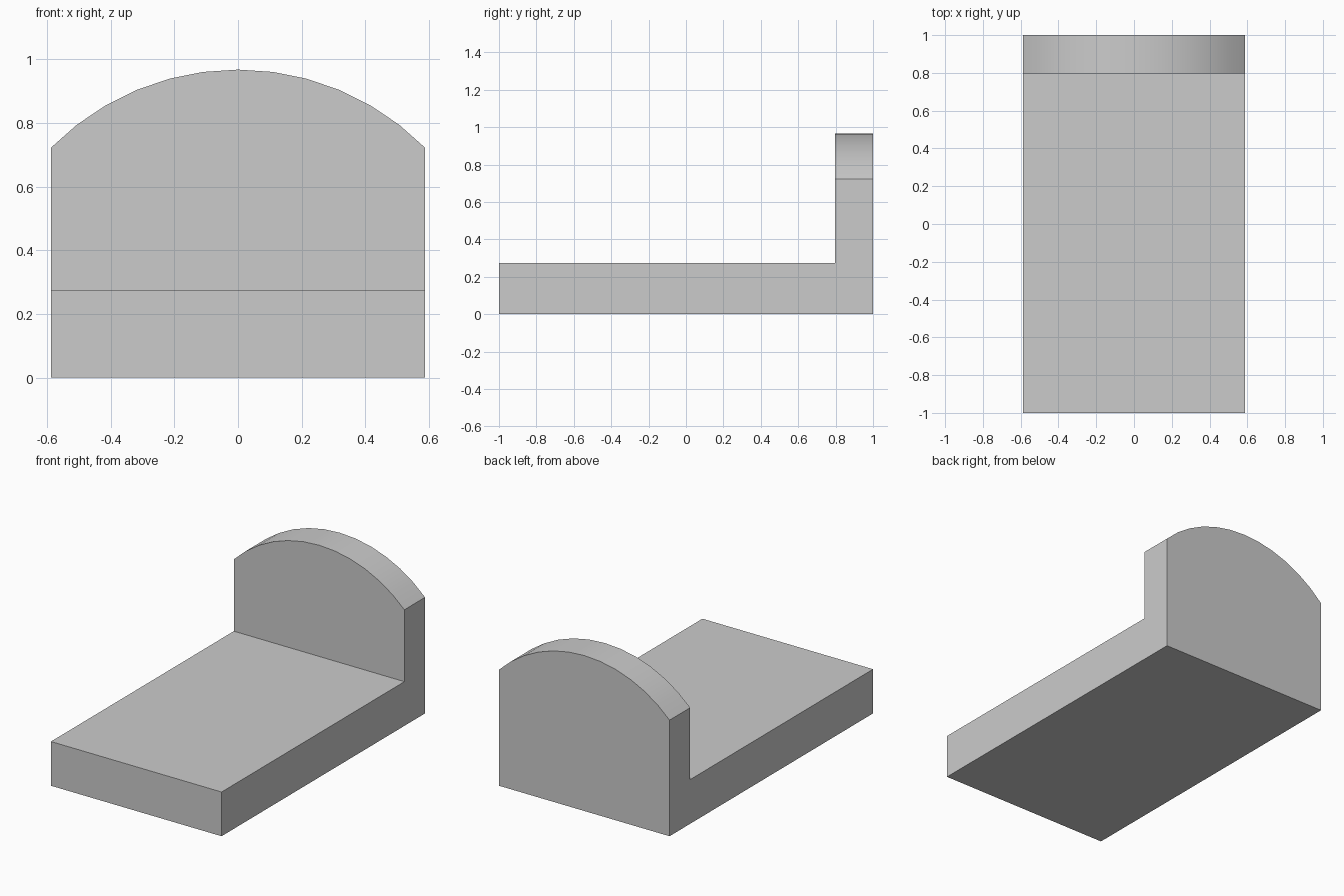
import bpy
import bmesh
from math import asin, sin, cos, radians
from mathutils import Vector

cube = bpy.data.objects.get("Cube")
if cube:
    bpy.data.objects.remove(cube, do_unlink=True)

# Main dimensions
HALF_WIDTH = 0.587
FRONT, BACK, BOARD_FRONT = -1.0, 1.0, 0.797
BASE_TOP, SHOULDER, CROWN = 0.275, 0.722, 0.967
SEGMENTS = 12

# Single grey material
grey = bpy.data.materials.new("light_grey")
grey.use_nodes = True
colour = (0.6, 0.6, 0.6, 1)
grey.diffuse_color = colour
grey.node_tree.nodes["Principled BSDF"].inputs["Base Color"].default_value = colour

# Headboard outline: straight sides under a shallow arc
rise = CROWN - SHOULDER
radius = (HALF_WIDTH ** 2 + rise ** 2) / (2 * rise)
sweep = asin(HALF_WIDTH / radius)
outline = [(-HALF_WIDTH, BASE_TOP), (-HALF_WIDTH, 0), (HALF_WIDTH, 0), (HALF_WIDTH, BASE_TOP)]
for i in range(SEGMENTS + 1):
    a = sweep * (1 - 2 * i / SEGMENTS)
    outline.append((radius * sin(a), CROWN - radius + radius * cos(a)))

bm = bmesh.new()
verts = [bm.verts.new((x, BOARD_FRONT, z)) for x, z in outline]
panel = bm.faces.new(verts)


def extrude(face, distance):
    """Pull a face along y."""
    result = bmesh.ops.extrude_face_region(bm, geom=[face], use_keep_orig=True)
    moved = [g for g in result["geom"] if isinstance(g, bmesh.types.BMVert)]
    bmesh.ops.translate(bm, verts=moved, vec=Vector((0, distance, 0)))


# Headboard thickness
extrude(panel, BACK - BOARD_FRONT)

# Split the front panel at the base height and pull the lower part forward
bmesh.utils.face_split(panel, verts[0], verts[3])
lower = next(f for f in verts[1].link_faces
             if all(v.co.y < BOARD_FRONT + 0.001 for v in f.verts))
extrude(lower, FRONT - BOARD_FRONT)
bm.faces.remove(lower)

# Merge flush faces into one clean solid
bmesh.ops.recalc_face_normals(bm, faces=bm.faces)
bmesh.ops.dissolve_limit(bm, angle_limit=radians(1), verts=bm.verts, edges=bm.edges)
bmesh.ops.recalc_face_normals(bm, faces=bm.faces)

mesh = bpy.data.meshes.new("base_with_headboard")
bm.to_mesh(mesh)
bm.free()
mesh.materials.append(grey)
bed = bpy.data.objects.new("base_with_headboard", mesh)
bpy.context.collection.objects.link(bed)

# Smooth arc, sharp corners
bpy.ops.object.select_all(action="DESELECT")
bed.select_set(True)
bpy.context.view_layer.objects.active = bed
bpy.ops.object.shade_smooth_by_angle(angle=radians(30))
